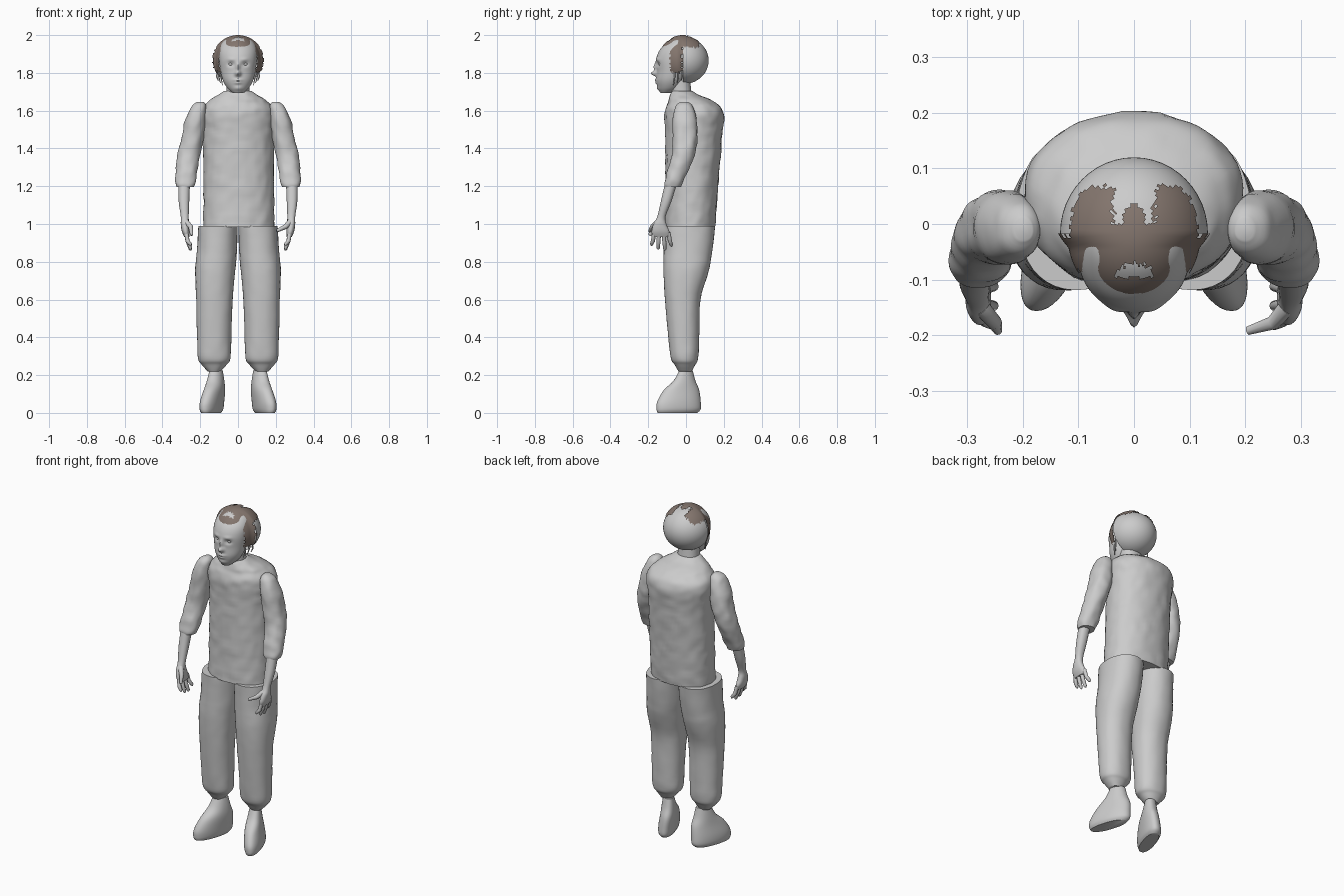
import bpy, bmesh, math, random
from mathutils import Vector, noise

random.seed(4)
cube = bpy.data.objects.get("Cube")
if cube:
    bpy.data.objects.remove(cube, do_unlink=True)


def material(name, rgb):
    m = bpy.data.materials.new(name)
    m.use_nodes = True
    m.diffuse_color = (*rgb, 1)
    m.node_tree.nodes["Principled BSDF"].inputs["Base Color"].default_value = (*rgb, 1)
    return m


GREY = material("light grey", (0.6, 0.6, 0.6))
BROWN = material("brown hair", (0.23, 0.18, 0.155))


def finish(name, bm, mat=GREY):
    mesh = bpy.data.meshes.new(name)
    bm.to_mesh(mesh)
    bm.free()
    mesh.materials.append(mat)
    ob = bpy.data.objects.new(name, mesh)
    bpy.context.collection.objects.link(ob)
    bpy.ops.object.select_all(action='DESELECT')
    ob.select_set(True)
    bpy.context.view_layer.objects.active = ob
    bpy.ops.object.shade_smooth_by_angle(angle=math.radians(50))
    return ob


def spline(a, b, c, d, t):
    # Catmull-Rom step between b and c
    return [0.5 * (2 * q + (r - p) * t + (2 * p - 5 * q + 4 * r - s) * t * t
                   + (3 * q - p - 3 * r + s) * t ** 3) for p, q, r, s in zip(a, b, c, d)]


def loft(name, rings, side=1, sides=40, steps=5, power=2.2, deform=None):
    """Smooth body through rings of (z, centre x, centre y, radius x, radius y)."""
    fine = []
    for i in range(len(rings) - 1):
        a, d = rings[max(i - 1, 0)], rings[min(i + 2, len(rings) - 1)]
        fine += [spline(a, rings[i], rings[i + 1], d, k / steps) for k in range(steps)]
    fine.append(rings[-1])
    bm = bmesh.new()
    loops = []
    for z, cx, cy, rx, ry in fine:
        loop = []
        for k in range(sides):
            c, s = math.cos(math.tau * k / sides), math.sin(math.tau * k / sides)
            p = Vector((cx + rx * math.copysign(abs(c) ** (2 / power), c),
                        cy + ry * math.copysign(abs(s) ** (2 / power), s), z))
            if deform:
                p = deform(p, s)
            p.x *= side
            loop.append(bm.verts.new(p))
        loops.append(loop)
    for lo, hi in zip(loops, loops[1:]):
        for k in range(sides):
            n = (k + 1) % sides
            bm.faces.new((lo[k], lo[n], hi[n], hi[k]))
    bm.faces.new(loops[0])
    bm.faces.new(loops[-1])
    bmesh.ops.recalc_face_normals(bm, faces=bm.faces)
    return finish(name, bm)


def finger(name, points, radii, side):
    cu = bpy.data.curves.new(name, 'CURVE')
    cu.dimensions = '3D'
    cu.bevel_depth = 1
    cu.bevel_resolution = 3
    cu.use_fill_caps = True
    sp = cu.splines.new('POLY')
    sp.points.add(len(points) - 1)
    for pt, (x, y, z), r in zip(sp.points, points, radii):
        pt.co = (x * side, y, z, 1)
        pt.radius = r
    cu.materials.append(GREY)
    bpy.context.collection.objects.link(bpy.data.objects.new(name, cu))


def wrinkle(amount):
    def f(p, s):
        return p + amount * noise.noise_vector(p * 22) * Vector((1, 1, 0))
    return f


# Shirt body
loft("shirt", [(0.985, .005, .02, .188, .135), (1.2, .004, .03, .187, .14),
               (1.45, .002, .04, .187, .15), (1.59, 0, .043, .195, .155),
               (1.65, 0, .025, .155, .118), (1.685, 0, -.01, .1, .075),
               (1.705, 0, -.02, .07, .055)], sides=64, steps=10, deform=wrinkle(.005))

# Limbs, mirrored
for side, word in ((1, "left"), (-1, "right")):
    loft(word + "_trouser_leg",
         [(.99, .106, .018, .104, .137), (.85, .112, .01, .106, .128),
          (.75, .121, 0, .106, .12), (.6, .125, -.017, .097, .094),
          (.4, .126, -.012, .09, .082), (.29, .126, -.008, .086, .073),
          (.255, .127, -.006, .065, .055), (.22, .127, -.004, .035, .035)],
         side, deform=wrinkle(.002))
    loft(word + "_shoe",
         [(.225, .125, 0, .033, .036), (.17, .125, -.008, .042, .058),
          (.12, .127, -.024, .048, .094), (.06, .135, -.037, .052, .115),
          (.02, .138, -.039, .05, .117), (0, .138, -.045, .04, .105)],
         side, deform=lambda p, s: p + Vector((-.3 * (p.y + .03), 0, 0)))
    loft(word + "_sleeve",
         [(1.647, .2, -.01, .015, .02), (1.62, .208, -.01, .038, .047),
          (1.55, .225, -.008, .053, .064), (1.45, .242, -.005, .059, .065),
          (1.36, .262, -.017, .059, .06), (1.28, .272, -.045, .057, .054),
          (1.22, .278, -.066, .053, .049), (1.195, .279, -.07, .046, .044)],
         side, deform=wrinkle(.005))
    loft(word + "_forearm",
         [(1.22, .285, -.078, .031, .032), (1.12, .286, -.105, .028, .028),
          (1.04, .282, -.13, .021, .022), (1.0, .281, -.138, .022, .034),
          (.96, .277, -.135, .02, .047), (.93, .271, -.131, .013, .044)],
         side, sides=24)
    # Fingers fan out below the palm
    for i, low in enumerate((.885, .865, .86, .88)):
        y = -.168 + .025 * i
        tip = y * 1.4 + .053
        finger(word + "_finger_" + str(i + 1),
               [(.275, y, .955), (.267, (y + tip) / 2, .91), (.252, tip, low + .008),
                (.25, tip, low)], (.011, .011, .009, .004), side)
    tip = (.205, -.192, .963) if side > 0 else (.245, -.192, .94)
    finger(word + "_thumb", [(.275, -.15, 1.01), (.25, -.178, .985), tip],
           (.016, .013, .008), side)
    # Loose strands beside the jaw
    for i in range(3):
        x, y = .085 + .011 * i, -.06 + .02 * i
        finger(word + "_strand_" + str(i + 1),
               [(x, y, 1.82), (x + .006, y, 1.78), (x - .003, y - .006, 1.735 + .012 * i)],
               (.004, .004, .002), side)

# Neck
loft("neck", [(1.64, 0, -.02, .075, .06), (1.69, 0, -.025, .062, .055),
              (1.78, 0, -.035, .06, .055)], sides=32)

# Face bumps: x, z, push forward, width, height
BUMPS = [(0, 1.797, .030, .014, .013), (0, 1.83, .015, .010, .022),
         (.037, 1.846, -.012, .017, .011), (-.037, 1.846, -.012, .017, .011),
         (.036, 1.872, .005, .02, .007), (-.036, 1.872, .005, .02, .007),
         (0, 1.762, .009, .022, .006), (0, 1.747, .008, .018, .006),
         (0, 1.718, .006, .022, .012)]


def face_shape(p, s):
    if s < 0:
        push = sum(d * math.exp(-((p.x - x) / w) ** 2 - ((p.z - z) / h) ** 2)
                   for x, z, d, w, h in BUMPS)
        p.y -= push
    return p


loft("head", [(1.693, 0, -.105, .028, .03), (1.72, 0, -.09, .057, .058),
              (1.76, 0, -.08, .08, .077), (1.81, 0, -.07, .092, .085),
              (1.87, 0, -.06, .1, .098), (1.92, 0, -.045, .1, .095),
              (1.96, 0, -.03, .084, .074), (1.982, 0, -.022, .055, .05),
              (1.991, 0, -.02, .008, .008)], sides=96, steps=8, power=2, deform=face_shape)

# Eyes
for side, word in ((1, "left"), (-1, "right")):
    bm = bmesh.new()
    bmesh.ops.create_uvsphere(bm, u_segments=16, v_segments=10, radius=.013)
    for v in bm.verts:
        v.co = Vector((v.co.x * 1.2 + side * .037, v.co.y - .132, v.co.z * .75 + 1.846))
    finish(word + "_eye", bm)

MID = Vector((0, -.017, 1.865))

# Rounded shell behind the face
bm = bmesh.new()
bmesh.ops.create_uvsphere(bm, u_segments=48, v_segments=32, radius=1)
bmesh.ops.delete(bm, geom=[f for f in bm.faces if f.calc_center_median().y < 0],
                 context='FACES')
for v in bm.verts:
    v.co = MID + v.co * Vector((.133, .137, .125))
finish("skull_shell", bm)


# Hair cap trimmed to a ragged outline
def is_hair(p):
    x, y = abs(p.x), p.y
    rag = random.uniform(-.006, .006)
    if p.z > 1.935 + rag:
        if y > 0 and .02 < x < .036 + rag:
            return False
        if x < .034 and -.096 < y < -.07 + rag - x * .3:
            return False
        return y < (.04 - x if x < .02 else .068 + rag)
    return -.085 + rag < y < -.022 + rag and x > .06 and p.z > 1.8 + rag * 3


bm = bmesh.new()
bmesh.ops.create_uvsphere(bm, u_segments=96, v_segments=64, radius=1)
for v in bm.verts:
    back = min(max(v.co.y * 5 + 1, 0), 1)
    v.co = MID + v.co * Vector((.12 + .017 * back, .13 + .011 * back, .135))
bmesh.ops.delete(bm, geom=[f for f in bm.faces if not is_hair(f.calc_center_median())],
                 context='FACES')
finish("hair", bm, BROWN)
